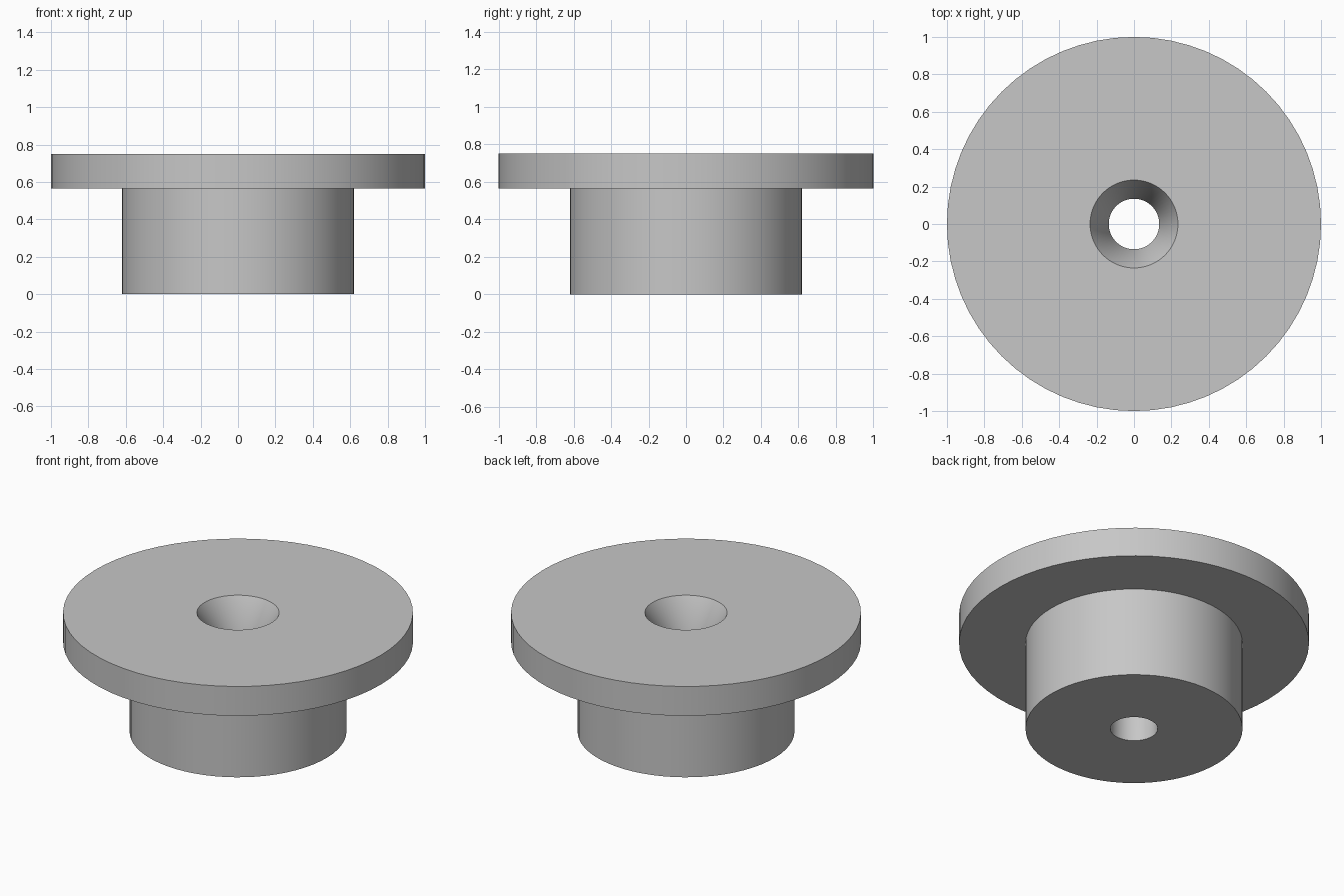
import bpy, bmesh, math

default = bpy.data.objects.get("Cube")
if default:
    bpy.data.objects.remove(default, do_unlink=True)

SEGMENTS = 64
FLANGE_R, HUB_R = 1.0, 0.62
BORE_R, SINK_R = 0.135, 0.235
HEIGHT, STEP_Z = 0.75, 0.565

grey = bpy.data.materials.new("plain grey")
grey.use_nodes = True
colour = (0.57, 0.57, 0.57, 1)
grey.diffuse_color = colour
grey.node_tree.nodes["Principled BSDF"].inputs["Base Color"].default_value = colour


def lathe(name, profile):
    """Revolve a closed (radius, z) profile around the z axis."""
    bm = bmesh.new()
    verts = [bm.verts.new((r, 0, z)) for r, z in profile]
    edges = [bm.edges.new((v, verts[(i + 1) % len(verts)])) for i, v in enumerate(verts)]
    bmesh.ops.spin(bm, geom=verts + edges, cent=(0, 0, 0), axis=(0, 0, 1),
                   angle=math.tau, steps=SEGMENTS, use_merge=True)
    bmesh.ops.remove_doubles(bm, verts=bm.verts, dist=1e-4)
    bmesh.ops.recalc_face_normals(bm, faces=bm.faces)
    mesh = bpy.data.meshes.new(name)
    bm.to_mesh(mesh)
    bm.free()
    mesh.materials.append(grey)
    obj = bpy.data.objects.new(name, mesh)
    bpy.context.collection.objects.link(obj)
    return obj


# Wide flange on a narrower hub, with a countersunk through hole
bushing = lathe("flanged_bushing", [
    (BORE_R, 0), (HUB_R, 0), (HUB_R, STEP_Z), (FLANGE_R, STEP_Z),
    (FLANGE_R, HEIGHT), (SINK_R, HEIGHT), (BORE_R, STEP_Z),
])

# Round walls smooth, rims sharp
bpy.ops.object.select_all(action="DESELECT")
bushing.select_set(True)
bpy.context.view_layer.objects.active = bushing
bpy.ops.object.shade_smooth_by_angle(angle=math.radians(30))
